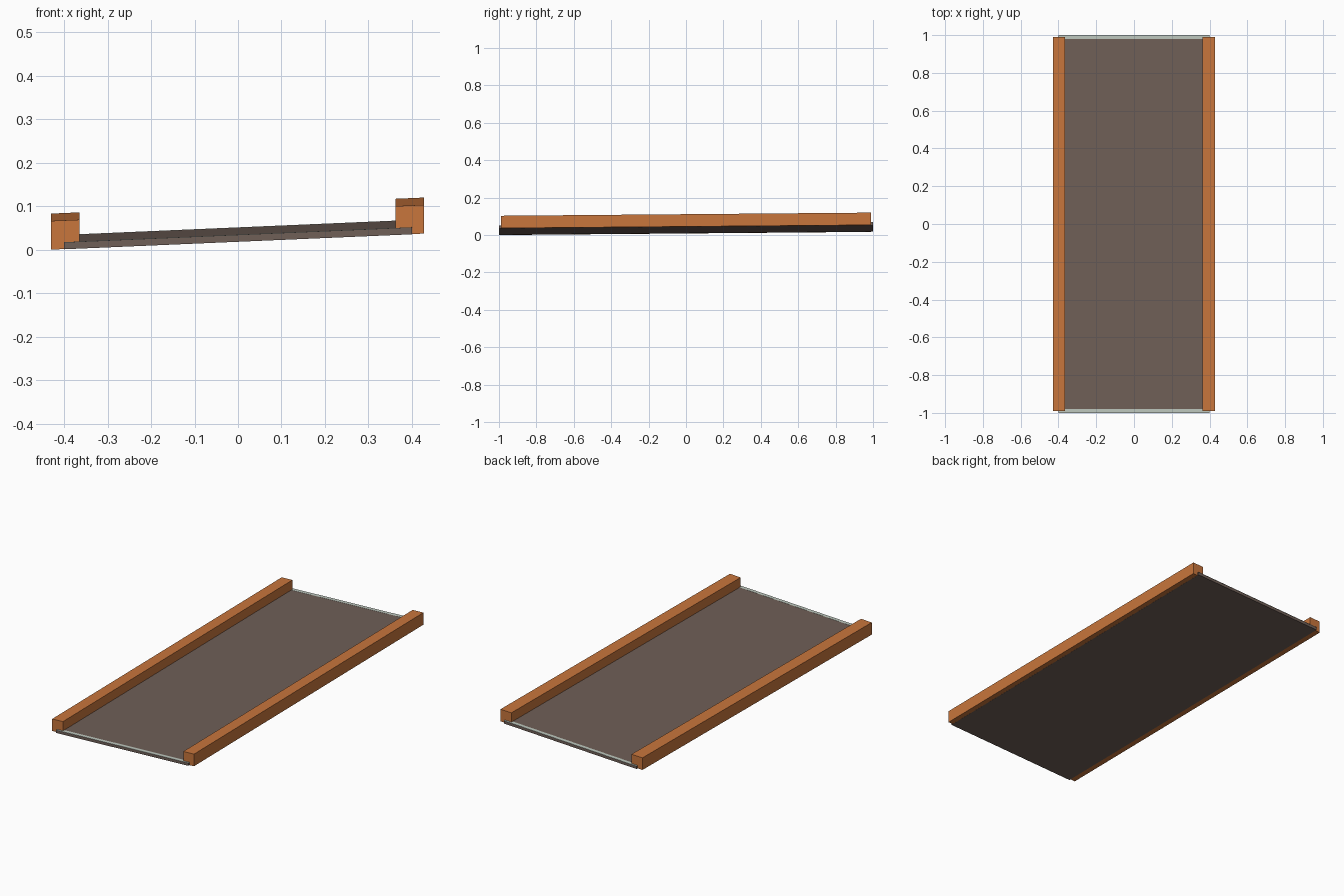
import bpy
import bmesh
from mathutils import Matrix

cube = bpy.data.objects.get("Cube")
if cube:
    bpy.data.objects.remove(cube, do_unlink=True)


def make_material(name, colour):
    mat = bpy.data.materials.new(name)
    mat.use_nodes = True
    mat.diffuse_color = (*colour, 1)
    mat.node_tree.nodes["Principled BSDF"].inputs["Base Color"].default_value = (*colour, 1)
    return mat


orange = make_material("orange wood", (0.58, 0.18, 0.045))
brown = make_material("brown deck", (0.16, 0.115, 0.096))
pale = make_material("pale edge", (0.52, 0.58, 0.52))

# Everything leans gently: up toward the left side and up toward the back
lean = Matrix.Identity(4)
lean[2][0], lean[2][1], lean[2][3] = 0.043, 0.0085, 0.027


def box(name, centre, size, mat):
    """Box given by the middle of its underside, leaned with the whole model."""
    bm = bmesh.new()
    bmesh.ops.create_cube(bm, size=1)
    bmesh.ops.translate(bm, verts=bm.verts, vec=(0, 0, 0.5))
    bmesh.ops.scale(bm, verts=bm.verts, vec=size)
    bmesh.ops.translate(bm, verts=bm.verts, vec=centre)
    bmesh.ops.transform(bm, matrix=lean, verts=bm.verts)
    mesh = bpy.data.meshes.new(name)
    bm.to_mesh(mesh)
    bm.free()
    mesh.materials.append(mat)
    obj = bpy.data.objects.new(name, mesh)
    bpy.context.collection.objects.link(obj)
    return obj


# Flat deck
box("deck", (0, 0, -0.0004), (0.8, 1.998, 0.0156), brown)

# Side rails
for side, x in (("right", -0.397), ("left", 0.395)):
    box(side + "_rail", (x, 0, 0), (0.065, 1.98, 0.066), orange)

# Thin pale strips along the top of both ends
for end, y in (("front", -0.99), ("back", 0.99)):
    box(end + "_edge_strip", (0, y, 0.0148), (0.8, 0.02, 0.001), pale)
